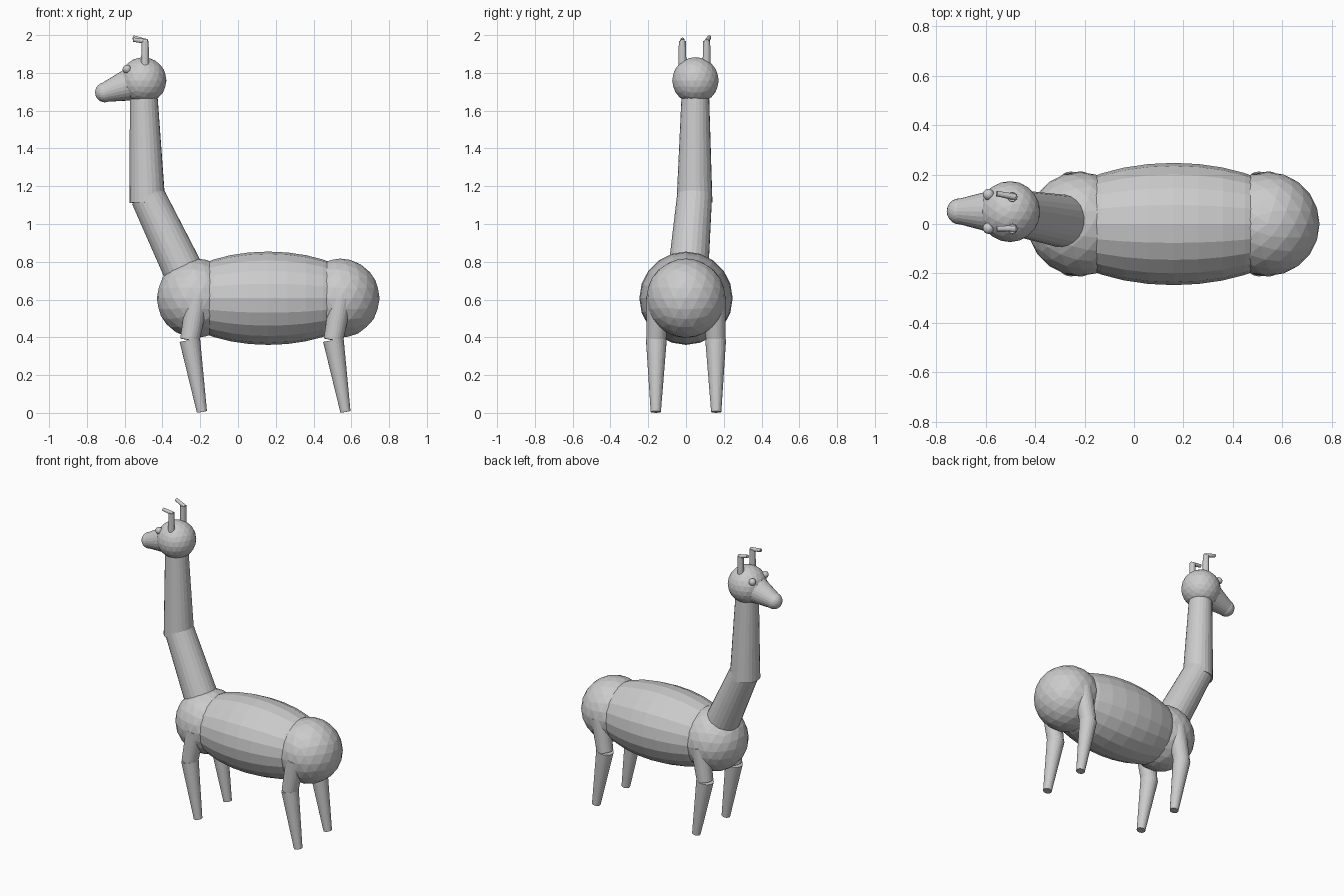
import bpy
from mathutils import Vector
from math import pi

if "Cube" in bpy.data.objects:
    bpy.data.objects.remove(bpy.data.objects["Cube"])


def ball(name, loc, r):
    bpy.ops.mesh.primitive_ico_sphere_add(subdivisions=3, radius=r, location=loc)
    bpy.context.object.name = name


def limb(name, a, b, r1, r2, sides=24):
    """Tapered cylinder from point a to point b."""
    a, b = Vector(a), Vector(b)
    d = b - a
    bpy.ops.mesh.primitive_cone_add(vertices=sides, radius1=r1, radius2=r2,
                                    depth=d.length, location=(a + b) / 2)
    o = bpy.context.object
    o.name = name
    o.rotation_euler = d.to_track_quat('Z', 'Y').to_euler()


# Body: barrel between chest and hip balls
bpy.ops.mesh.primitive_uv_sphere_add(segments=20, ring_count=16, radius=1,
                                     location=(0.16, 0, 0.607), rotation=(0, pi / 2, 0))
barrel = bpy.context.object
barrel.name = "barrel"
barrel.scale = (0.247, 0.247, 0.52)
chest = (-0.22, 0, 0.607)
ball("chest", chest, 0.21)
ball("hips", (0.54, 0, 0.607), 0.21)

# Legs
for label, c in (("front", -0.22), ("hind", 0.54)):
    for side, s in (("right", -1), ("left", 1)):
        knee = (c - 0.035, s * 0.157, 0.385)
        limb(f"{label}_{side}_upper_leg", (c + 0.005, s * 0.152, 0.607), knee, 0.06, 0.052)
        limb(f"{label}_{side}_lower_leg", knee, (c + 0.029, s * 0.16, 0.005), 0.055, 0.027)

# Neck
head = Vector((-0.502, 0.05, 1.76))
limb("lower_neck", chest, (-0.477, 0.045, 1.145), 0.112, 0.093)
limb("upper_neck", (-0.48, 0.045, 1.115), head, 0.095, 0.07)

# Head and snout
ball("head", head, 0.123)
tip = Vector((-0.704, 0.051, 1.697))
limb("snout", head, tip, 0.105, 0.052)
ball("snout_tip", tip, 0.053)

# Eyes and horns
for side, s, lift, out in (("right", -1, 1.976, 0.0), ("left", 1, 1.988, 0.014)):
    ball(f"{side}_eye", (-0.588, 0.051 + s * 0.068, 1.82), 0.023)
    y = 0.045 + s * 0.064
    limb(f"{side}_horn", (-0.492, y, 1.84), (-0.492, y, 1.97), 0.021, 0.019, 12)
    limb(f"{side}_horn_tip", (-0.48, y, 1.965), (-0.555, y + out, lift), 0.013, 0.011, 12)
